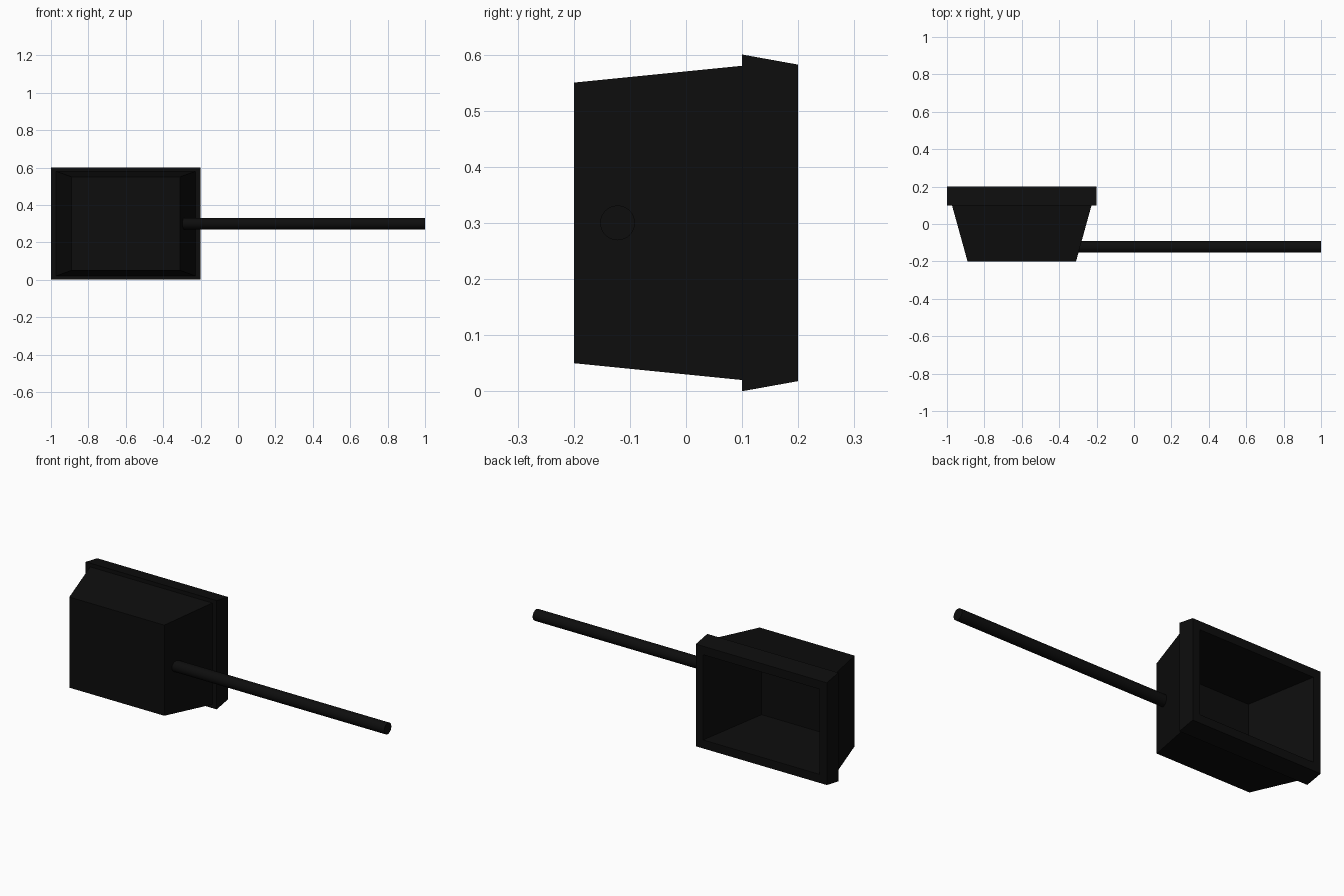
import bpy, bmesh, math

if "Cube" in bpy.data.objects:
    bpy.data.objects.remove(bpy.data.objects["Cube"])

mat = bpy.data.materials.new("black")
mat.diffuse_color = (0.004, 0.004, 0.004, 1)
mat.use_nodes = True
mat.node_tree.nodes["Principled BSDF"].inputs["Base Color"].default_value = mat.diffuse_color

CX, CZ = -0.6, 0.3

# Hammer-like hollow head: rectangular rings (y, half width, half height), outside to inside
rings = [
    (-0.20, 0.29, 0.25),    # closed front
    (0.10, 0.373, 0.28),    # body meets rim
    (0.10, 0.40, 0.30),     # rim step
    (0.20, 0.40, 0.282),    # rim edge
    (0.20, 0.355, 0.235),   # opening
    (-0.16, 0.25, 0.205),   # inner floor
]
bm = bmesh.new()
loops = [[bm.verts.new((CX + sx * w, y, CZ + sz * h))
          for sx, sz in ((-1, -1), (1, -1), (1, 1), (-1, 1))]
         for y, w, h in rings]
for a, b in zip(loops, loops[1:]):
    for i in range(4):
        j = (i + 1) % 4
        bm.faces.new((a[i], a[j], b[j], b[i]))
bm.faces.new(loops[0])
bm.faces.new(loops[-1])
bmesh.ops.recalc_face_normals(bm, faces=bm.faces)
mesh = bpy.data.meshes.new("hollow_box")
bm.to_mesh(mesh)
bm.free()
box = bpy.data.objects.new("hollow_box", mesh)
bpy.context.collection.objects.link(box)
mesh.materials.append(mat)

# Rod out of the right side, ending inside the wall
x0, x1 = -0.30, 1.0
bpy.ops.mesh.primitive_cylinder_add(vertices=32, radius=0.031, depth=x1 - x0,
                                    location=((x0 + x1) / 2, -0.122, CZ),
                                    rotation=(0, math.pi / 2, 0))
rod = bpy.context.object
rod.name = "rod"
rod.data.materials.append(mat)
bpy.ops.object.shade_smooth_by_angle()
